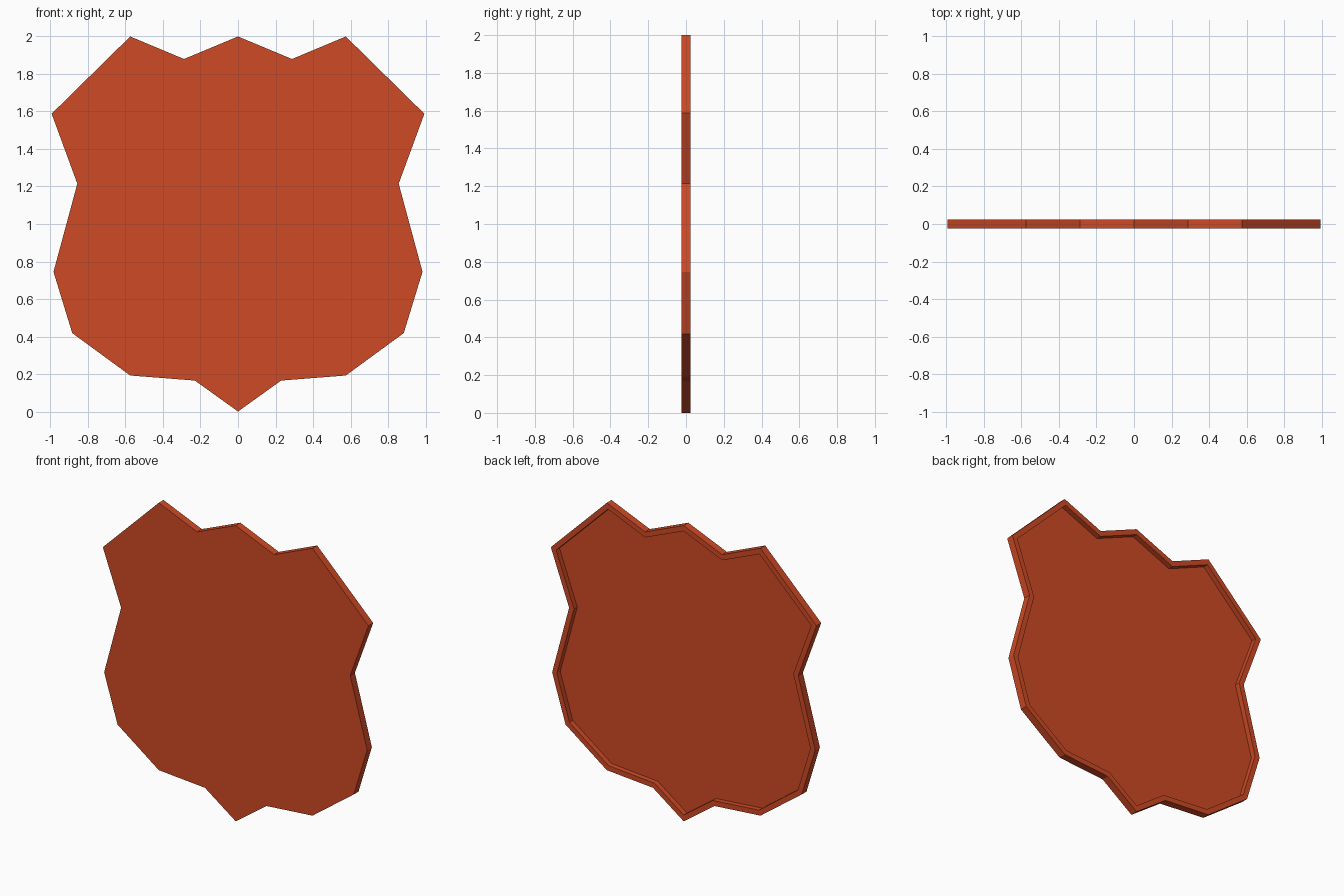
import bpy
import bmesh

cube = bpy.data.objects.get("Cube")
if cube:
    bpy.data.objects.remove(cube, do_unlink=True)

HALF_THICKNESS = 0.025
RIM_WIDTH = 0.035
RECESS = 0.035

# Paint
paint = bpy.data.materials.new("orange red")
paint.use_nodes = True
colour = (0.62, 0.067, 0.018, 1)
paint.diffuse_color = colour
paint.node_tree.nodes["Principled BSDF"].inputs["Base Color"].default_value = colour

# Half outline from bottom tip to top centre, mirrored to the other side
half = [(0, 0), (0.23, 0.165), (0.575, 0.192), (0.884, 0.418), (0.984, 0.745),
        (0.857, 1.215), (0.994, 1.588), (0.575, 2), (0.288, 1.88), (0, 2)]
outline = half + [(-x, z) for x, z in half[-2:0:-1]]

# Shield plate: front face extruded to the back
bm = bmesh.new()
front = bm.faces.new([bm.verts.new((x, -HALF_THICKNESS, z)) for x, z in outline])
back = bm.faces.new([bm.verts.new((x, HALF_THICKNESS, z)) for x, z in reversed(outline)])
count = len(outline)
fv = list(front.verts)
bv = list(reversed(back.verts))
for i in range(count):
    j = (i + 1) % count
    bm.faces.new((fv[j], fv[i], bv[i], bv[j]))
bmesh.ops.recalc_face_normals(bm, faces=bm.faces)

# Raised rim around a sunken back panel
bmesh.ops.inset_region(bm, faces=[back], thickness=RIM_WIDTH, use_even_offset=True)
bmesh.ops.inset_region(bm, faces=[back], thickness=0, depth=0)
for v in back.verts:
    v.co.y = HALF_THICKNESS - RECESS
bmesh.ops.recalc_face_normals(bm, faces=bm.faces)

mesh = bpy.data.meshes.new("shield_plate")
bm.to_mesh(mesh)
bm.free()
mesh.materials.append(paint)
shield = bpy.data.objects.new("shield_plate", mesh)
bpy.context.scene.collection.objects.link(shield)
